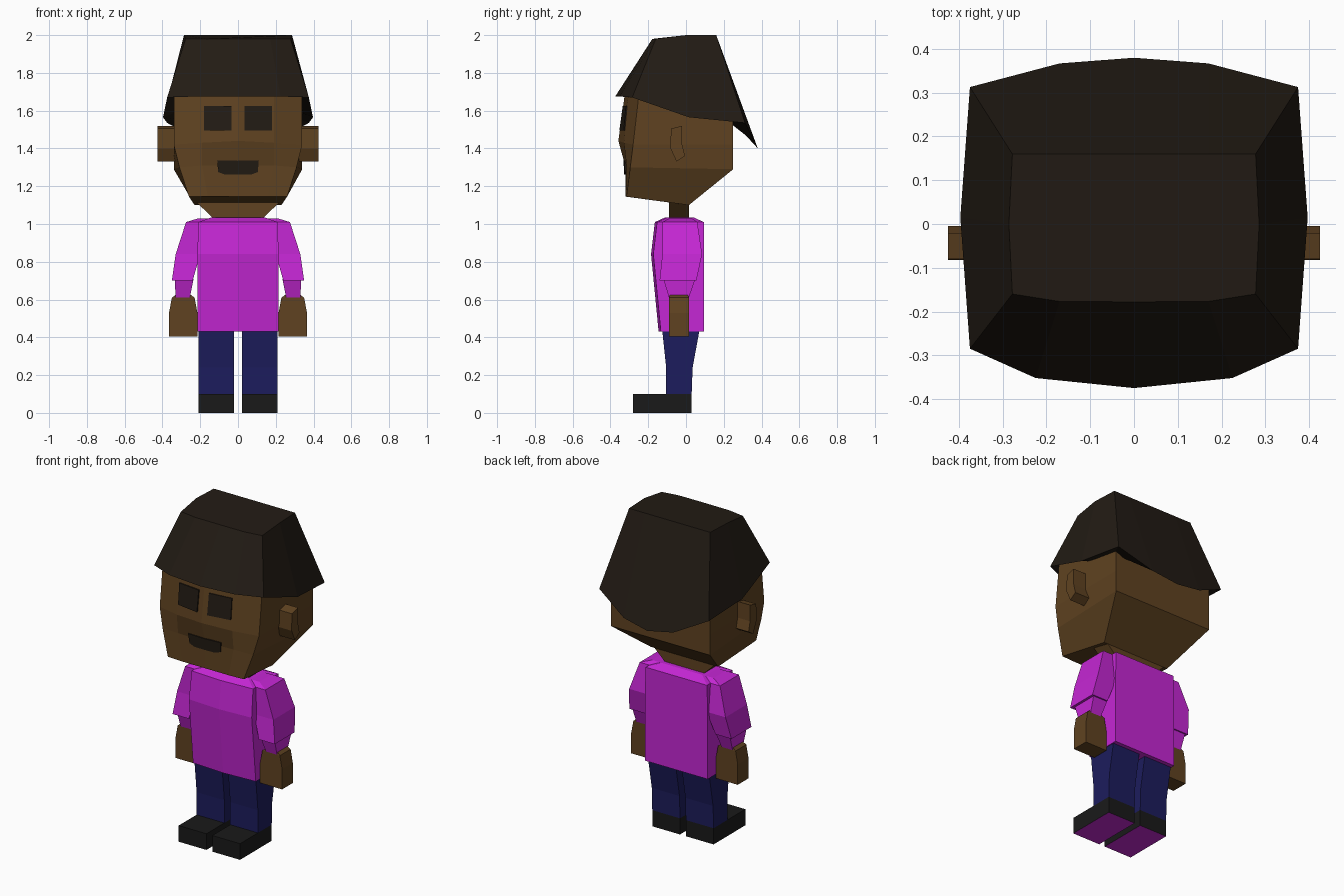
import bpy, bmesh
from mathutils import Vector
from mathutils.bvhtree import BVHTree

if "Cube" in bpy.data.objects:
    bpy.data.objects.remove(bpy.data.objects["Cube"])


def material(name, rgb):
    m = bpy.data.materials.new(name)
    m.diffuse_color = (*rgb, 1)
    m.use_nodes = True
    m.node_tree.nodes["Principled BSDF"].inputs["Base Color"].default_value = m.diffuse_color
    return m


SKIN = material("skin", (0.115, 0.055, 0.015))
HAIR = material("dark_hair", (0.016, 0.011, 0.007))
SHIRT = material("magenta_cloth", (0.56, 0.02, 0.66))
NAVY = material("navy_cloth", (0.012, 0.012, 0.11))
BLACK = material("black_leather", (0.01, 0.01, 0.01))


def loft(name, rings, mat, mirror=False):
    """Skin a stack of equal-length rings and cap both ends."""
    bm = bmesh.new()
    rows = [[bm.verts.new(p) for p in r] for r in rings]
    n = len(rows[0])
    for a, b in zip(rows, rows[1:]):
        for i in range(n):
            j = (i + 1) % n
            bm.faces.new((a[i], a[j], b[j], b[i]))
    bm.faces.new(rows[0][::-1])
    bm.faces.new(rows[-1])
    bmesh.ops.recalc_face_normals(bm, faces=bm.faces)
    me = bpy.data.meshes.new(name)
    bm.to_mesh(me)
    bm.free()
    me.materials.append(mat)
    ob = bpy.data.objects.new(name, me)
    bpy.context.collection.objects.link(ob)
    if mirror:
        ob.modifiers.new("mirror", 'MIRROR').use_axis[0] = True
    return ob


def rect(x0, x1, y0, y1, z):
    return [(x0, y0, z), (x1, y0, z), (x1, y1, z), (x0, y1, z)]


def whole(half):
    """Complete a ring from its +x half, listed from front to back."""
    return half + [(-x, y, z) for x, y, z in reversed(half) if x > 0]


# Head: front centre, front mid, front corner, back corner at each level
head = loft("head", [whole(h) for h in (
    [(0, -.32, 1.145), (.16, -.32, 1.145), (.26, -.315, 1.145), (.23, .015, 1.10)],
    [(0, -.322, 1.31), (.19, -.315, 1.31), (.31, -.295, 1.30), (.34, .25, 1.29)],
    [(0, -.358, 1.44), (.19, -.328, 1.43), (.34, -.28, 1.42), (.34, .25, 1.42)],
    [(0, -.325, 1.68), (.19, -.305, 1.68), (.34, -.25, 1.68), (.34, .25, 1.56)],
    [(0, -.25, 1.76), (.19, -.24, 1.76), (.31, -.22, 1.76), (.30, .20, 1.70)])], SKIN)

# Hair: sloping cap with a fringe and a pointed nape
hem = [(0, -.375, 1.675), (.225, -.352, 1.675), (.375, -.285, 1.67),
       (.397, .015, 1.565), (.375, .313, 1.535), (.17, .367, 1.43), (0, .38, 1.40)]
crown = [(0, -.178, 1.98), (.17, -.177, 1.98), (.278, -.16, 1.98),
         (.286, 0, 2.0), (.278, .16, 2.0), (.17, .16, 2.0), (0, .16, 2.0)]
lining = [(x * .87, y * .66, max(z + .02, 1.55)) for x, y, z in hem]
loft("hair", [whole(lining), whole(hem), whole(crown)], HAIR)

# Eyes and mouth: thin plates laid on the face
tree = BVHTree.FromObject(head, bpy.context.evaluated_depsgraph_get())


def plate(name, outline, mirror=False):
    hits = [tree.ray_cast(Vector((x, -1, z)), Vector((0, 1, 0)))[0] for x, z in outline]
    loft(name, [[(p.x, p.y + d, p.z) for p in hits] for d in (-.006, .015)], HAIR, mirror)


plate("eye", [(.035, 1.495), (.18, 1.495), (.18, 1.625), (.035, 1.625)], True)
plate("mouth", [(-.11, 1.335), (-.105, 1.275), (-.07, 1.262), (0, 1.262),
                (.07, 1.262), (.105, 1.275), (.11, 1.335), (0, 1.335)])

# Ears
ear = [(-.08, 1.505), (-.02, 1.52), (-.02, 1.42), (-.005, 1.36), (-.05, 1.33), (-.082, 1.40)]
loft("ear", [[(x, y, z) for y, z in ear] for x in (.32, .425)], SKIN, True)

# Neck
loft("neck", [rect(-.12, .12, -.09, .015, 1.02), rect(-.22, .22, -.09, .015, 1.115)], SKIN)

# Shirt body with a slightly bowed front, and shallow collar slope
loft("shirt_body", [whole([(0, f, z), (x, f + .012, z), (x, b, z)]) for x, f, b, z in (
    (.215, -.145, .095, .43), (.215, -.185, .095, .84),
    (.21, -.165, .095, 1.01), (.14, -.11, .04, 1.035))], SHIRT)

# Sleeves, flaring to the hem, then a tapered cuff
loft("sleeve", [
    rect(.15, .21, -.09, .03, 1.03), rect(.18, .275, -.125, .06, 1.01),
    rect(.20, .33, -.125, .085, .84), rect(.24, .35, -.14, .055, .70)], SHIRT, True)
loft("cuff", [rect(.235, .335, -.12, .05, .71),
              rect(.255, .33, -.09, .015, .61)], SHIRT, True)

# Hands
loft("hand", [rect(.215, .365, -.09, .015, .405), rect(.215, .365, -.09, .015, .53),
              rect(.23, .35, -.09, .015, .61), rect(.25, .33, -.085, .01, .625)], SKIN, True)

# Trouser legs
loft("trouser_leg", [rect(.02, .21, -.105, .03, .10), rect(.02, .21, -.105, .035, .24),
                     rect(.02, .21, -.125, .07, .43)], NAVY, True)

# Shoes with coloured soles
shoe = loft("shoe", [rect(.02, .21, -.28, .03, 0), rect(.02, .21, -.28, .03, .10)], BLACK, True)
shoe.data.materials.append(SHIRT)
for f in shoe.data.polygons:
    if f.normal.z < -.9:
        f.material_index = 1
